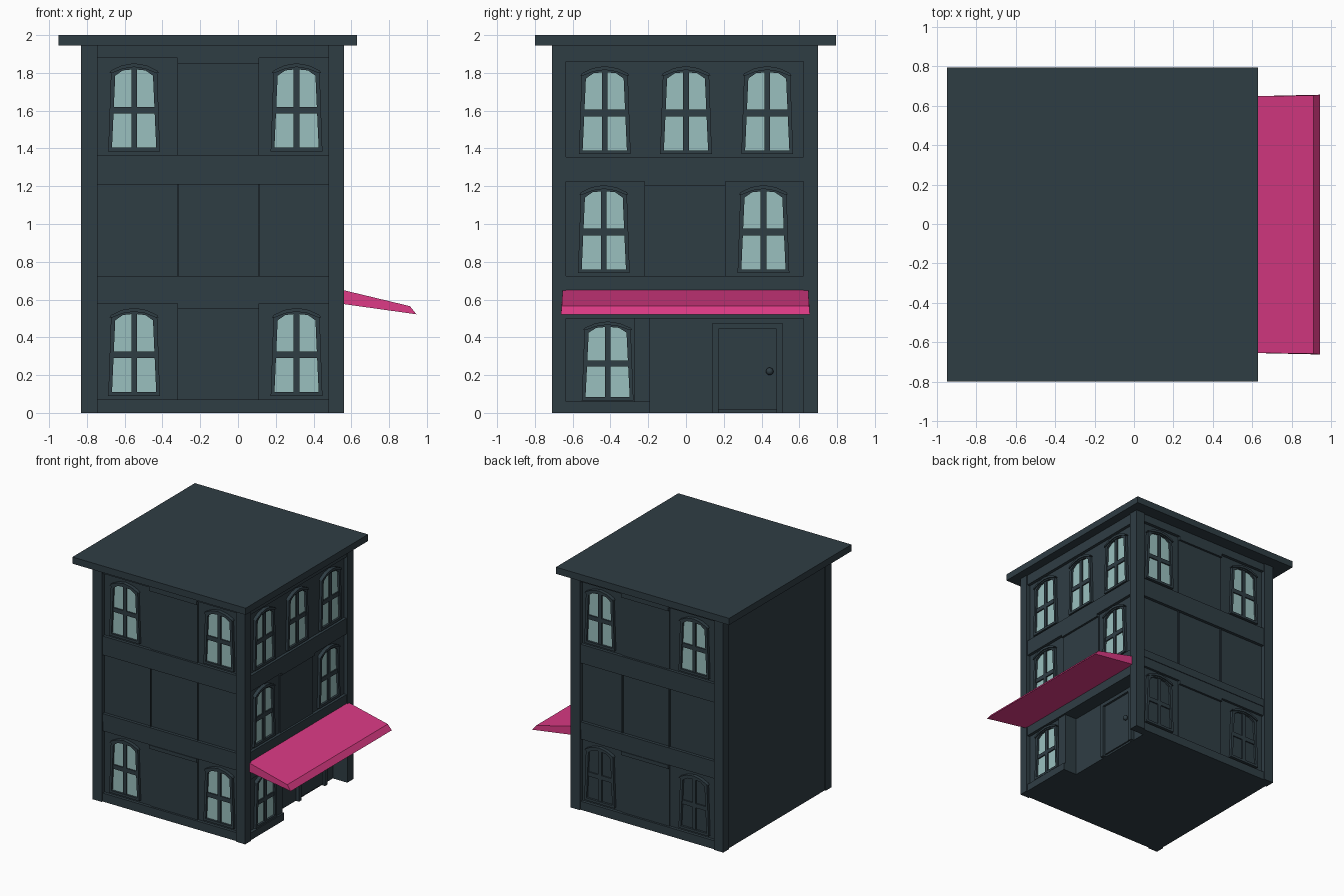
import bpy, bmesh, math

if "Cube" in bpy.data.objects:
    bpy.data.objects.remove(bpy.data.objects["Cube"])

def mat(name, rgb):
    m = bpy.data.materials.new(name)
    lin = [((c / 255 + 0.055) / 1.055) ** 2.4 for c in rgb]
    m.diffuse_color = (*lin, 1)
    m.use_nodes = True
    m.node_tree.nodes["Principled BSDF"].inputs["Base Color"].default_value = m.diffuse_color
    return m

WALL = mat("slate_wall", (47, 61, 68))
GLASS = mat("pale_glass", (154, 192, 191))
PINK = mat("pink_awning", (218, 58, 132))

# side frames: (u along wall, d outward, z) -> world
SIDES = {
    "front": lambda u, d, z: (u, -0.675 - d, z),
    "back": lambda u, d, z: (u, 0.665 + d, z),
    "right": lambda u, d, z: (0.53 + d, u, z),
}
world = lambda x, y, z: (x, y, z)

def finish(name, bm, material):
    bmesh.ops.recalc_face_normals(bm, faces=bm.faces)
    me = bpy.data.meshes.new(name)
    bm.to_mesh(me)
    bm.free()
    me.materials.append(material)
    ob = bpy.data.objects.new(name, me)
    bpy.context.collection.objects.link(ob)
    return ob

def box(name, f, a, b, c, material=WALL):
    bm = bmesh.new()
    r = bmesh.ops.create_cube(bm, size=1)
    for v in r["verts"]:
        t = [lo + (hi - lo) * (k + 0.5) for k, (lo, hi) in zip(v.co, (a, b, c))]
        v.co = f(*t)
    return finish(name, bm, material)

def plate(name, f, pts, d0, d1, material):
    bm = bmesh.new()
    A = [bm.verts.new(f(u, d0, z)) for u, z in pts]
    B = [bm.verts.new(f(u, d1, z)) for u, z in pts]
    n = len(pts)
    bm.faces.new(A)
    bm.faces.new(B)
    for i in range(n):
        bm.faces.new((A[i], A[(i + 1) % n], B[(i + 1) % n], B[i]))
    return finish(name, bm, material)

def ring(name, f, outer, inner, d0, d1):
    bm = bmesh.new()
    L = [[bm.verts.new(f(u, d, z)) for u, z in p]
         for p, d in ((outer, d0), (outer, d1), (inner, d1), (inner, d0))]
    n = len(outer)
    for k in range(4):
        P, Q = L[k], L[(k + 1) % 4]
        for i in range(n):
            j = (i + 1) % n
            bm.faces.new((P[i], P[j], Q[j], Q[i]))
    return finish(name, bm, WALL)

OUT = [(-.137, 0), (.137, 0), (.122, .425), (.065, .45), (0, .462), (-.065, .45), (-.122, .425)]
INN = [(-.117, .02), (.117, .02), (.1, .4), (.06, .428), (0, .434), (-.06, .428), (-.1, .4)]

def window(name, side, u0, z0, s=1.0, pane=GLASS):
    f = SIDES[side]
    place = lambda pts: [(u0 + u, z0 + z * s) for u, z in pts]
    ring(name + "_frame", f, place(OUT), place(INN), -0.01, 0.022)
    plate(name + "_glass", f, place(INN), -0.002, 0.005, pane)
    box(name + "_mullion", f, (u0 - .015, u0 + .015), (0, .015), (z0 + .01, z0 + .435 * s))
    box(name + "_transom", f, (u0 - .11, u0 + .11), (0, .015), (z0 + .2 * s, z0 + .235 * s))
    # arched hood over the window
    hood = place([(-.13, .415), (-.122, .428), (-.065, .455), (0, .466), (.065, .455), (.122, .428),
                  (.13, .415), (.115, .415), (.06, .437), (0, .446), (-.06, .437), (-.115, .415)])
    plate(name + "_hood", f, hood, 0.0, 0.03, WALL)

# core walls, with the entrance recess left open at ground level
box("upper_core", world, (-0.82, 0.53), (-0.675, 0.665), (0.5, 1.95))
box("ground_core", world, (-0.82, 0.43), (-0.675, 0.665), (0, 0.5))
box("shop_window_bay", world, (0.4, 0.53), (-0.675, -0.19), (0, 0.5))

# roof slab
box("roof_slab", world, (-0.95, 0.63), (-0.80, 0.795), (1.945, 2.0))

# corner pilasters
for x0, x1 in ((-0.83, -0.745), (0.478, 0.562)):
    for y0, y1 in ((-0.71, -0.635), (0.622, 0.70)):
        box("corner_pilaster", world, (x0, x1), (y0, y1), (0, 1.95))
box("entrance_end_wall", world, (0.42, 0.53), (0.622, 0.665), (0, 0.5))

# front and back walls
for side in ("front", "back"):
    f = SIDES[side]
    full = (-0.745, 0.478)
    for z0, z1, d in ((0, .07, .025), (.58, .66, .02), (.66, .725, .025),
                      (1.21, 1.365, .025), (1.88, 1.95, .025)):
        box(side + "_band", f, full, (-.01, d), (z0, z1))
    for z0, z1 in ((.55, .58), (1.85, 1.88)):
        box(side + "_centre_header", f, (-.32, .11), (-.01, .025), (z0, z1))
    for z0, z1 in ((.07, .55), (1.365, 1.85)):
        box(side + "_centre_panel", f, (-.32, .11), (-.01, .008), (z0, z1))
    for u in (-.32, .11):
        box(side + "_panel_strip", f, (u - .004, u + .004), (-.01, .012), (.725, 1.21))
    for u in (-.55, .31):
        window(side + "_upper_window", side, u, 1.385)
        window(side + "_ground_window", side, u, .09, 1.0, GLASS if side == "front" else WALL)

# right wall with shop front
f = SIDES["right"]
full = (-.635, .622)
for z0, z1, d in ((.5, .725, .025), (1.225, 1.355, .025), (1.86, 1.95, .025)):
    box("right_band", f, full, (-.01, d), (z0, z1))
box("right_centre_header", f, (-.22, .21), (-.01, .025), (1.205, 1.23))
box("right_centre_panel", f, (-.22, .21), (-.01, .008), (.725, 1.205))
box("shop_sill", f, (-.635, -.19), (-.01, .025), (0, .06))
box("shop_side_strip", f, (-.275, -.19), (-.01, .01), (.06, .5))
for u in (-.43, 0, .43):
    window("right_upper_window", "right", u, 1.37)
for u in (-.435, .41):
    window("right_middle_window", "right", u, .74)
window("shop_window", "right", -.415, .065, .9)

# door in the recess
door = lambda u, d, z: (0.43 + d, u, z)
box("door_jamb_left", door, (.14, .172), (-.01, .03), (0, .475))
box("door_jamb_right", door, (.478, .512), (-.01, .03), (0, .475))
box("door_lintel", door, (.14, .512), (-.01, .03), (.445, .475))
box("door_leaf", door, (.172, .478), (-.01, .012), (.015, .445))
bm = bmesh.new()
bmesh.ops.create_uvsphere(bm, u_segments=12, v_segments=8, radius=.02)
bmesh.ops.translate(bm, verts=bm.verts, vec=(.46, .443, .22))
for face in bm.faces:
    face.smooth = True
finish("door_knob", bm, WALL)

# sloping awning, slightly wider at its lip
bm = bmesh.new()
prof = [(.545, .653, .647), (.91, .565, .652), (.945, .522, .656), (.545, .578, .647)]
A = [bm.verts.new((x, -w - .006, z)) for x, z, w in prof]
B = [bm.verts.new((x, w, z)) for x, z, w in prof]
bm.faces.new(A)
bm.faces.new(B)
for i in range(4):
    j = (i + 1) % 4
    bm.faces.new((A[i], A[j], B[j], B[i]))
finish("awning", bm, PINK)
